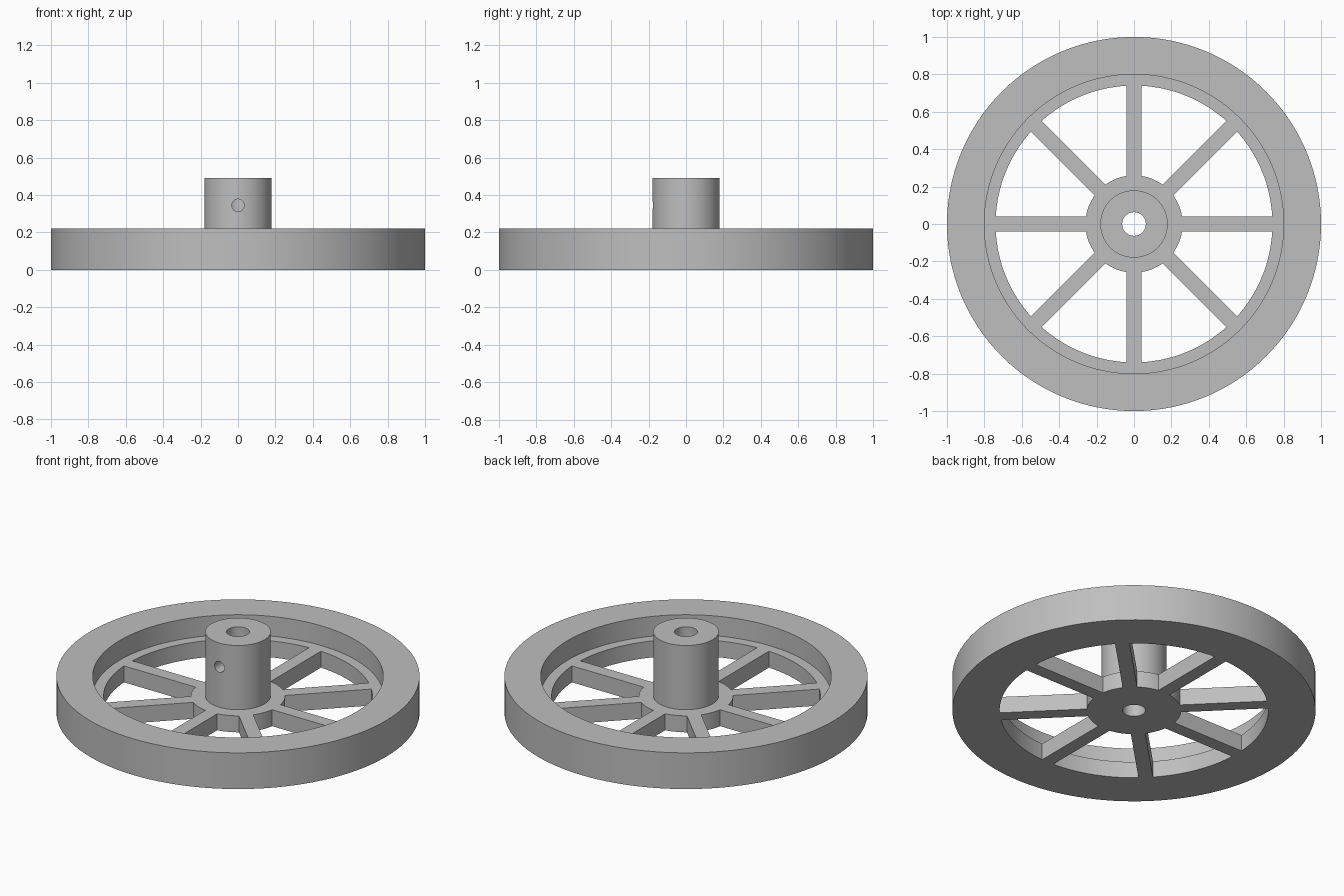
import bpy, bmesh
from math import pi, sin, cos, asin

if "Cube" in bpy.data.objects:
    bpy.data.objects.remove(bpy.data.objects["Cube"])

SEGMENTS = 128
SPOKES = 8
BORE, HUB, COLLAR, OPENING, RECESS, RIM = 0.063, 0.18, 0.26, 0.74, 0.8, 1.0
WEB_TOP, RIM_TOP, HUB_TOP = 0.1, 0.22, 0.49
SPOKE_HALF = 0.04

grey = bpy.data.materials.new("grey metal")
grey.use_nodes = True
grey.diffuse_color = (0.52, 0.52, 0.52, 1)
grey.node_tree.nodes["Principled BSDF"].inputs["Base Color"].default_value = grey.diffuse_color


def make_object(name, bm):
    bmesh.ops.recalc_face_normals(bm, faces=bm.faces)
    mesh = bpy.data.meshes.new(name)
    bm.to_mesh(mesh)
    bm.free()
    mesh.materials.append(grey)
    obj = bpy.data.objects.new(name, mesh)
    bpy.context.collection.objects.link(obj)
    return obj


def lathe(name, profile):
    """Revolve a closed (radius, height) profile around z."""
    bm = bmesh.new()
    rings = []
    for i in range(SEGMENTS):
        a = 2 * pi * i / SEGMENTS
        rings.append([bm.verts.new((r * cos(a), r * sin(a), z)) for r, z in profile])
    n = len(profile)
    for i, ring in enumerate(rings):
        following = rings[(i + 1) % SEGMENTS]
        for j in range(n):
            k = (j + 1) % n
            bm.faces.new((ring[j], following[j], following[k], ring[k]))
    return make_object(name, bm)


def pockets(name):
    """Prisms between neighbouring spokes, bounded by the collar and rim arcs."""
    bm = bmesh.new()
    step = 2 * pi / SPOKES
    count = 16
    for s in range(SPOKES):
        outline = []
        for radius, direction in ((OPENING, 1), (COLLAR, -1)):
            margin = asin(SPOKE_HALF / radius)
            arc = [s * step + margin + (step - 2 * margin) * i / count for i in range(count + 1)]
            outline += [(radius * cos(a), radius * sin(a)) for a in arc[::direction]]
        face = bm.faces.new([bm.verts.new((x, y, -0.1)) for x, y in outline])
        top = bmesh.ops.extrude_face_region(bm, geom=[face])["geom"]
        verts = [v for v in top if isinstance(v, bmesh.types.BMVert)]
        bmesh.ops.translate(bm, verts=verts, vec=(0, 0, 0.3))
    return make_object(name, bm)


def cut(target, cutter):
    mod = target.modifiers.new(cutter.name, "BOOLEAN")
    mod.operation = "DIFFERENCE"
    mod.solver = "EXACT"
    mod.object = cutter
    bpy.context.view_layer.objects.active = target
    bpy.ops.object.modifier_apply(modifier=mod.name)
    bpy.data.objects.remove(cutter)


# Wheel body: hub, thin web and heavy rim in one casting
wheel = lathe("spoked_wheel", [
    (BORE, 0), (RIM, 0), (RIM, RIM_TOP), (RECESS, RIM_TOP),
    (RECESS, WEB_TOP), (HUB, WEB_TOP), (HUB, HUB_TOP), (BORE, HUB_TOP)])

# Openings that leave the spokes
cut(wheel, pockets("spoke_openings"))

# Set screw hole from the front of the hub into the bore
bpy.ops.mesh.primitive_cylinder_add(vertices=32, radius=0.033, depth=0.3,
                                    location=(0, -0.15, 0.345), rotation=(pi / 2, 0, 0))
screw_hole = bpy.context.object
screw_hole.name = "set_screw_hole"
cut(wheel, screw_hole)

# Smooth round walls, crisp edges
bpy.ops.object.select_all(action="DESELECT")
wheel.select_set(True)
bpy.context.view_layer.objects.active = wheel
bpy.ops.object.shade_smooth_by_angle(angle=pi / 6)
